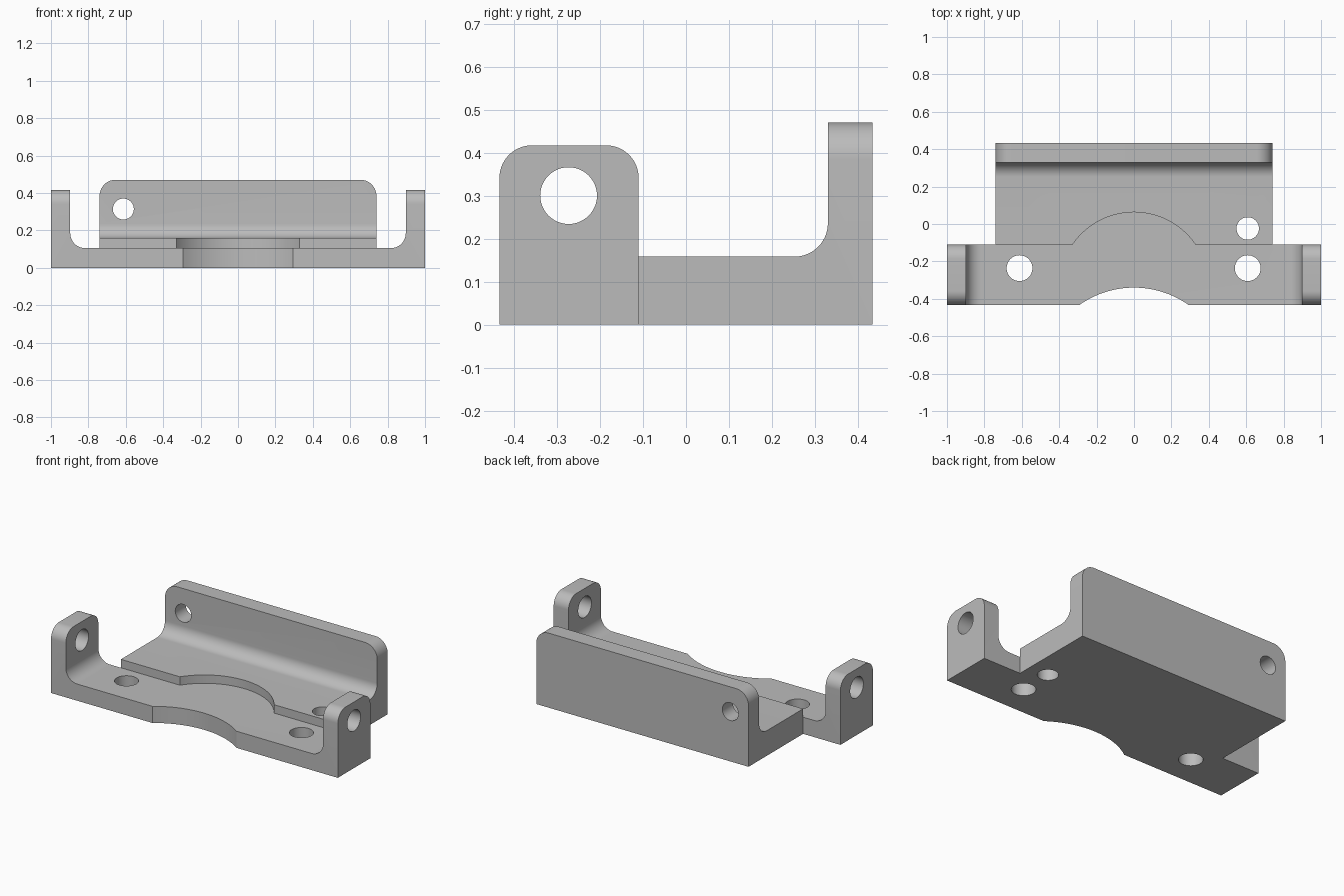
import bpy, bmesh
from math import radians
from mathutils import Matrix, Vector

if "Cube" in bpy.data.objects:
    bpy.data.objects.remove(bpy.data.objects["Cube"], do_unlink=True)

steel = bpy.data.materials.new("plain_grey")
steel.use_nodes = True
grey = (0.5, 0.5, 0.5, 1)
steel.diffuse_color = grey
steel.node_tree.nodes["Principled BSDF"].inputs["Base Color"].default_value = grey


def make_object(name, bm):
    bmesh.ops.recalc_face_normals(bm, faces=bm.faces[:])
    mesh = bpy.data.meshes.new(name)
    bm.to_mesh(mesh)
    bm.free()
    mesh.materials.append(steel)
    obj = bpy.data.objects.new(name, mesh)
    bpy.context.collection.objects.link(obj)
    return obj


def extrude(points, vector):
    bm = bmesh.new()
    face = bm.faces.new([bm.verts.new(p) for p in points])
    new = bmesh.ops.extrude_face_region(bm, geom=[face])["geom"]
    verts = [v for v in new if isinstance(v, bmesh.types.BMVert)]
    bmesh.ops.translate(bm, verts=verts, vec=vector)
    return bm


def round_edges(bm, rule, radius):
    """Round the edges whose midpoint and direction satisfy the rule."""
    picked = []
    for e in bm.edges:
        a, b = (v.co for v in e.verts)
        if rule((a + b) / 2, (b - a).normalized()):
            picked.append(e)
    bmesh.ops.bevel(bm, geom=picked, offset=radius, segments=14,
                    profile=0.5, affect='EDGES', clamp_overlap=False)


def cylinder(name, centre, radius, depth, axis, sides=48):
    bm = bmesh.new()
    turn = Vector((0, 0, 1)).rotation_difference(Vector(axis)).to_matrix().to_4x4()
    bmesh.ops.create_cone(bm, cap_ends=True, segments=sides, radius1=radius,
                          radius2=radius, depth=depth,
                          matrix=Matrix.Translation(centre) @ turn)
    obj = make_object(name, bm)
    obj.hide_render = True
    return obj


def combine(target, other, operation):
    mod = target.modifiers.new(operation.lower(), 'BOOLEAN')
    mod.object, mod.operation, mod.solver = other, operation, 'EXACT'
    bpy.context.view_layer.objects.active = target
    bpy.ops.object.modifier_apply(modifier=mod.name)
    bpy.data.objects.remove(other, do_unlink=True)


FRONT, STEP, BACK = -0.434, -0.11, 0.434
FLOOR, EAR_IN, EAR_TOP = 0.105, 0.897, 0.417
DECK, WALL_IN, WALL_TOP, HALF = 0.158, 0.33, 0.47, 0.74

# Front cradle: a U section with an ear at each end
half_u = [(1, 0), (1, EAR_TOP), (EAR_IN, EAR_TOP), (EAR_IN, FLOOR)]
outline = half_u + [(-x, z) for x, z in reversed(half_u)]
bm = extrude([(x, FRONT, z) for x, z in outline], (0, STEP - FRONT, 0))
round_edges(bm, lambda m, d: abs(d.x) > 0.9 and m.z > 0.4, 0.076)
round_edges(bm, lambda m, d: abs(d.y) > 0.9 and abs(m.z - FLOOR) < 0.01
            and abs(abs(m.x) - EAR_IN) < 0.01, 0.08)
bracket = make_object("mounting_bracket", bm)

# Rear deck with its upright wall
outline = [(STEP, 0), (BACK, 0), (BACK, WALL_TOP), (WALL_IN, WALL_TOP),
           (WALL_IN, DECK), (STEP, DECK)]
bm = extrude([(-HALF, y, z) for y, z in outline], (2 * HALF, 0, 0))
round_edges(bm, lambda m, d: abs(d.y) > 0.9 and m.z > 0.45, 0.085)
round_edges(bm, lambda m, d: abs(d.x) > 0.9 and abs(m.z - DECK) < 0.01
            and abs(m.y - WALL_IN) < 0.01, 0.078)
rear = make_object("rear_deck", bm)

# Round recess in the deck, down to the cradle floor
combine(rear, cylinder("recess_cutter", (0, -0.335, FLOOR + 0.5), 0.398, 1,
                       (0, 0, 1), 128), 'DIFFERENCE')
combine(bracket, rear, 'UNION')

# Shallow arc in the front edge
combine(bracket, cylinder("arc_cutter", (0, -0.845, 0), 0.505, 1,
                          (0, 0, 1), 128), 'DIFFERENCE')

# Screw holes: ears, floor, deck and wall
holes = [((0, -0.273, 0.3), 0.066, 3, (1, 0, 0)),
         ((-0.612, -0.236, 0), 0.069, 1, (0, 0, 1)),
         ((0.608, -0.236, 0), 0.069, 1, (0, 0, 1)),
         ((0.608, -0.024, 0), 0.06, 1, (0, 0, 1)),
         ((-0.613, 0.4, 0.314), 0.056, 0.4, (0, 1, 0))]
for centre, radius, depth, axis in holes:
    combine(bracket, cylinder("hole_cutter", centre, radius, depth, axis),
            'DIFFERENCE')

bpy.ops.object.select_all(action='DESELECT')
bracket.select_set(True)
bpy.context.view_layer.objects.active = bracket
bpy.ops.object.shade_smooth_by_angle(angle=radians(30))
